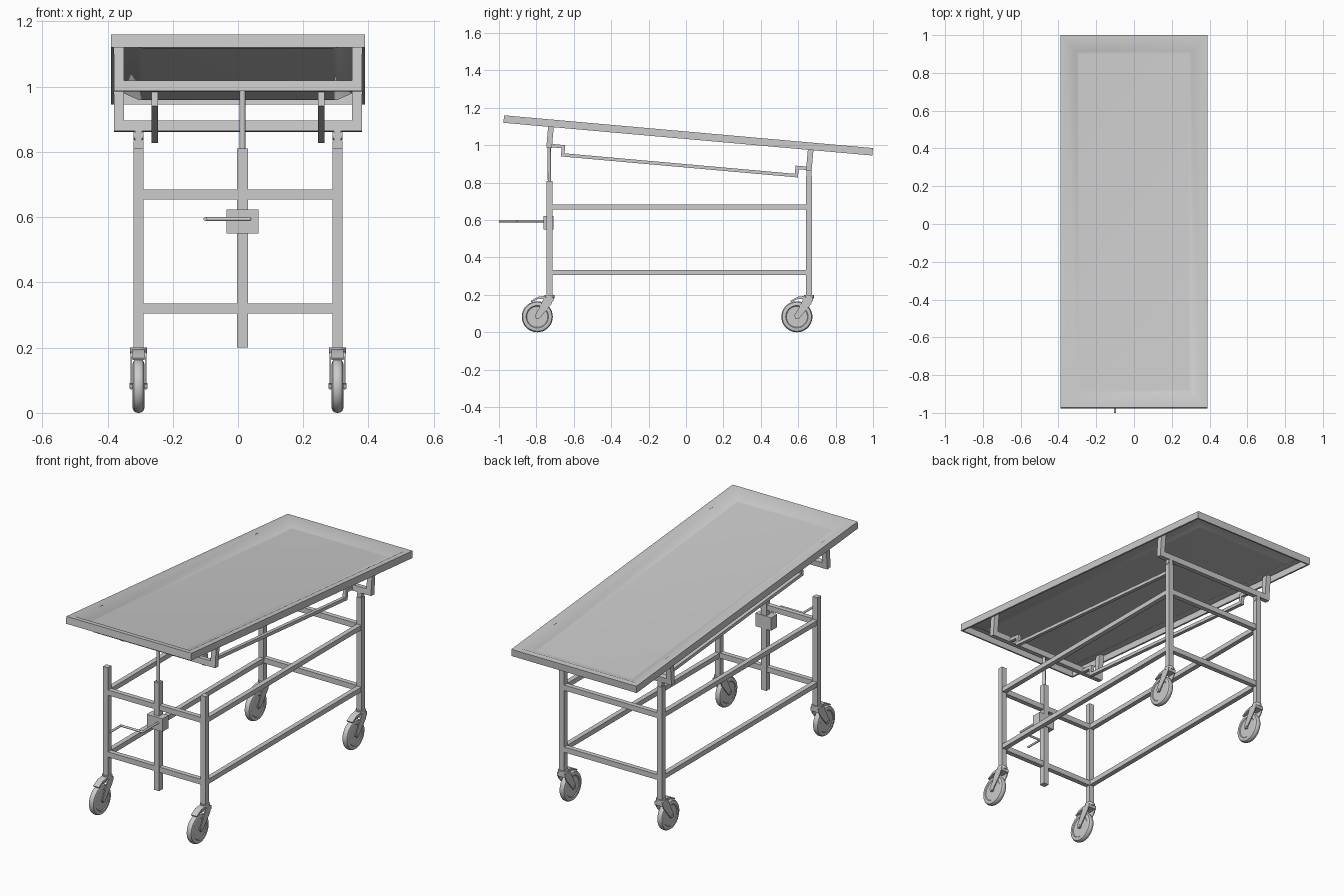
import bpy, bmesh, math
from mathutils import Matrix, Vector

cube = bpy.data.objects.get("Cube")
if cube:
    bpy.data.objects.remove(cube, do_unlink=True)

steel = bpy.data.materials.new("brushed_grey_steel")
steel.use_nodes = True
grey = (0.6, 0.6, 0.6, 1)
steel.diffuse_color = grey
steel.node_tree.nodes["Principled BSDF"].inputs["Base Color"].default_value = grey

# Frame of the tilted table top
TILT = Matrix.Translation((0, 0.0135, 1.0725)) @ Matrix.Rotation(math.radians(-5.07), 4, 'X')
FLAT = Matrix.Identity(4)


def finish(name, bm, matrix=FLAT, smooth=None):
    bmesh.ops.recalc_face_normals(bm, faces=bm.faces)
    mesh = bpy.data.meshes.new(name)
    bm.to_mesh(mesh)
    bm.free()
    mesh.materials.append(steel)
    ob = bpy.data.objects.new(name, mesh)
    bpy.context.collection.objects.link(ob)
    ob.matrix_world = matrix
    if smooth:
        bpy.ops.object.select_all(action='DESELECT')
        ob.select_set(True)
        bpy.context.view_layer.objects.active = ob
        bpy.ops.object.shade_smooth_by_angle(angle=math.radians(smooth))
    return ob


def add_box(bm, x, y, z):
    size = [b - a for a, b in (x, y, z)]
    mid = [(a + b) / 2 for a, b in (x, y, z)]
    bmesh.ops.create_cube(bm, size=1, matrix=Matrix.Translation(mid) @ Matrix.Diagonal((*size, 1)))


def boxes(name, parts, matrix=FLAT):
    bm = bmesh.new()
    for part in parts:
        add_box(bm, *part)
    return finish(name, bm, matrix)


def around(c, half):
    return (c - half, c + half)


def add_rod(bm, a, b, r, segments=16):
    a, b = Vector(a), Vector(b)
    turn = (b - a).to_track_quat('Z', 'Y').to_matrix().to_4x4()
    bmesh.ops.create_cone(bm, cap_ends=True, segments=segments, radius1=r, radius2=r,
                          depth=(b - a).length, matrix=Matrix.Translation((a + b) / 2) @ turn)


def add_plate(bm, outline, x0, x1):
    face = bm.faces.new([bm.verts.new((x0, y, z)) for y, z in outline])
    moved = bmesh.ops.extrude_face_region(bm, geom=[face])["geom"]
    bmesh.ops.translate(bm, vec=(x1 - x0, 0, 0),
                        verts=[v for v in moved if isinstance(v, bmesh.types.BMVert)])


# Table top: shallow pan with a folded skirt, built from nested rectangles
bm = bmesh.new()
rings = []
for inset, z in ((0.1, -0.034), (0.085, -0.033), (0.03, -0.004), (0.01, -0.004), (0.01, -0.04),
                 (0, -0.04), (0, 0), (0.03, 0), (0.085, -0.029), (0.1, -0.03)):
    hx, hy = 0.39 - inset, 0.99 - inset
    rings.append([bm.verts.new((sx * hx, sy * hy, z))
                  for sx, sy in ((-1, -1), (1, -1), (1, 1), (-1, 1))])
for low, high in zip(rings, rings[1:]):
    for i in range(4):
        j = (i + 1) % 4
        bm.faces.new((low[i], low[j], high[j], high[i]))
bm.faces.new(rings[0])
bm.faces.new(rings[-1])
finish("table_top", bm, TILT, 35)

# U-shaped brackets under the table
for end, y in (("front", -0.735), ("back", 0.659)):
    ys = around(y, 0.015)
    boxes(end + "_bracket", [((-0.38, 0.38), ys, (-0.152, -0.12))] +
          [(around(s * 0.365, 0.015), ys, (-0.12, -0.004)) for s in (-1, 1)], TILT)

# Stepped slide rails hung between the brackets
for side, s in (("right", -1), ("left", 1)):
    xs = around(s * 0.255, 0.01)
    boxes(side + "_slide_rail", [
        (xs, (-0.72, -0.65), (-0.148, -0.13)),
        (xs, (-0.668, -0.65), (-0.192, -0.148)),
        (xs, (-0.65, 0.586), (-0.192, -0.174)),
        (xs, (0.586, 0.604), (-0.192, -0.13)),
        (xs, (0.604, 0.645), (-0.148, -0.13))], TILT)

# Legs, pivots and casters
LEG_X, LEG_Y = 0.305, {"front": -0.73, "back": 0.658}
LEG = 0.0155
for end, y in LEG_Y.items():
    for side, s in (("right", -1), ("left", 1)):
        name, x = end + "_" + side, s * LEG_X
        top = 0.81 if end == "front" else 0.835
        boxes(name + "_leg", [(around(x, LEG), around(y, LEG), (0.2, top))])
        if end == "back":
            bm = bmesh.new()
            add_box(bm, around(x, 0.011), around(y, 0.013), (0.83, 0.868))
            add_rod(bm, (x - 0.015, y, 0.85), (x + 0.015, y, 0.85), 0.013)
            finish(name + "_pivot", bm, smooth=35)

        # Wheel turned round its axle
        bm = bmesh.new()
        half = [(0.013, 0), (0.013, 0.056), (0.017, 0.06), (0.018, 0.068), (0.014, 0.078), (0.007, 0.082)]
        profile = [(-a, r) for a, r in half] + [(0, 0.083)] + [(a, r) for a, r in reversed(half)]
        verts = [bm.verts.new((a, 0, r)) for a, r in profile]
        edges = [bm.edges.new(pair) for pair in zip(verts, verts[1:])]
        bmesh.ops.spin(bm, geom=verts + edges, cent=(0, 0, 0), axis=(1, 0, 0),
                       angle=math.tau, steps=36, use_duplicate=False)
        bmesh.ops.remove_doubles(bm, verts=bm.verts, dist=0.0001)
        hub_y = y - 0.065
        finish(name + "_wheel", bm, Matrix.Translation((x, hub_y, 0.083)), 35)

        # Fork with swivel head, axle and brake pedal
        bm = bmesh.new()
        add_rod(bm, (x, y, 0.182), (x, y, 0.2), 0.026, 20)
        add_box(bm, around(x, 0.025), (y - 0.03, y + 0.022), (0.166, 0.186))
        for t in (-1, 1):
            outline = [(y + 0.022, 0.182), (y - 0.03, 0.182), (y - 0.06, 0.12), (hub_y - 0.014, 0.09),
                       (hub_y - 0.006, 0.071), (hub_y + 0.01, 0.072), (y - 0.015, 0.12), (y + 0.01, 0.15)]
            add_plate(bm, outline, x + t * 0.02, x + t * 0.025)
        add_rod(bm, (x - 0.027, hub_y, 0.083), (x + 0.027, hub_y, 0.083), 0.009)
        pedal = [(y - 0.02, 0.195), (y - 0.06, 0.19), (y - 0.1, 0.168), (y - 0.097, 0.162),
                 (y - 0.06, 0.178), (y - 0.02, 0.18)]
        add_plate(bm, pedal, x - 0.018, x + 0.018)
        finish(name + "_caster_fork", bm, smooth=35)

# Horizontal rails joining the legs at two heights
for level, z in (("lower", 0.32), ("upper", 0.669)):
    zs = around(z, 0.015)
    for end, y in LEG_Y.items():
        boxes(f"{level}_{end}_rail", [((LEG - LEG_X, LEG_X - LEG), around(y, 0.0135), zs)])
    for side, s in (("right", -1), ("left", 1)):
        boxes(f"{level}_{side}_rail", [(around(s * LEG_X, 0.0135),
                                        (LEG_Y["front"] + LEG, LEG_Y["back"] - LEG), around(z, 0.0135))])

# Lifting column with its gearbox
boxes("lift_column", [(around(0.014, 0.0165), around(-0.73, 0.0165), (0.2, 0.81))])
boxes("gearbox", [((-0.035, 0.063), (-0.763, -0.709), (0.55, 0.623))])
bm = bmesh.new()
add_rod(bm, (0.014, -0.73, 0.8), (0.014, -0.732, 0.99), 0.009)
finish("lift_rod", bm, smooth=35)

# Hand crank
bm = bmesh.new()
bends = [(0.035, -0.76, 0.594), (0.035, -0.9, 0.594), (-0.1, -0.9, 0.594), (-0.1, -1.0, 0.594)]
for a, b in zip(bends, bends[1:]):
    add_rod(bm, a, b, 0.006, 12)
for bend in bends[1:3]:
    bmesh.ops.create_uvsphere(bm, u_segments=12, v_segments=8, radius=0.006,
                              matrix=Matrix.Translation(bend))
finish("hand_crank", bm, smooth=35)
